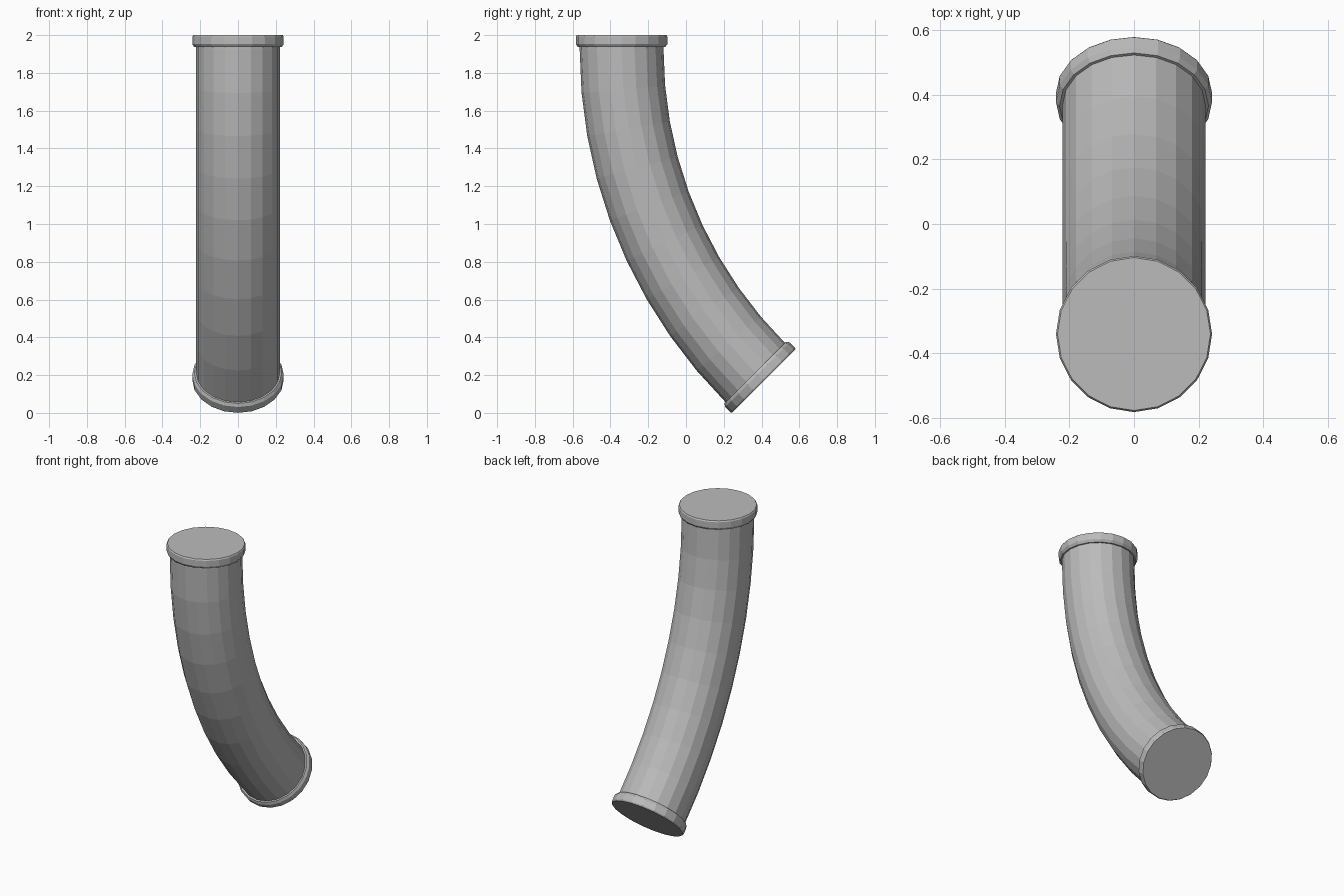
import bpy, bmesh
from math import sin, cos, pi
from mathutils import Vector

cube = bpy.data.objects.get("Cube")
if cube:
    bpy.data.objects.remove(cube, do_unlink=True)

SIDES = 20
PIPE_R = 0.222
TOP = Vector((0, -0.341, 2.0))
END = Vector((0, 0.412, 0.168))
TURN = pi / 4

grey = bpy.data.materials.new("grey_metal")
colour = (0.5, 0.5, 0.5, 1)
grey.diffuse_color = colour
grey.use_nodes = True
grey.node_tree.nodes["Principled BSDF"].inputs["Base Color"].default_value = colour


def heading(angle):
    """Direction of travel down the pipe, tilted towards the back."""
    return Vector((0, sin(angle), -cos(angle)))


def sweep(name, rings):
    """Skin a closed tube through rings of (centre, tilt, radius)."""
    bm = bmesh.new()
    loops = []
    for centre, tilt, radius in rings:
        across = Vector((0, cos(tilt), sin(tilt)))
        loops.append([bm.verts.new(centre + radius * (
            Vector((sin(a), 0, 0)) + across * cos(a)))
            for a in (2 * pi * i / SIDES for i in range(SIDES))])
    for one, two in zip(loops, loops[1:]):
        for i in range(SIDES):
            j = (i + 1) % SIDES
            bm.faces.new((one[i], one[j], two[j], two[i]))
    bm.faces.new(loops[0])
    bm.faces.new(loops[-1])
    bmesh.ops.recalc_face_normals(bm, faces=bm.faces)
    mesh = bpy.data.meshes.new(name)
    bm.to_mesh(mesh)
    bm.free()
    mesh.materials.append(grey)
    obj = bpy.data.objects.new(name, mesh)
    bpy.context.collection.objects.link(obj)
    return obj


# Curved pipe: short straight ends joined by one circular bend
lead = 0.075
drop, shift = TOP.z - END.z, END.y - TOP.y
bend = (drop - lead - shift) / (sin(TURN) + cos(TURN) - 1)
STEPS = 9
path = [(TOP + heading(0) * 0.03, 0, PIPE_R)]
for k in range(STEPS + 1):
    t = TURN * k / STEPS
    centre = TOP + Vector((0, bend * (1 - cos(t)), -lead - bend * sin(t)))
    path.append((centre, t, PIPE_R))
path.append((END - heading(TURN) * 0.03, TURN, PIPE_R))
sweep("curved_pipe", path)

# End collars: bevelled discs, profile as (depth from the end face, radius)
PROFILE = [(0, 0.237), (0.008, 0.242), (0.048, 0.242), (0.064, 0.231)]
sweep("top_collar", [(TOP + heading(0) * d, 0, r) for d, r in PROFILE])
sweep("bottom_collar", [(END - heading(TURN) * d, TURN, r) for d, r in PROFILE])
